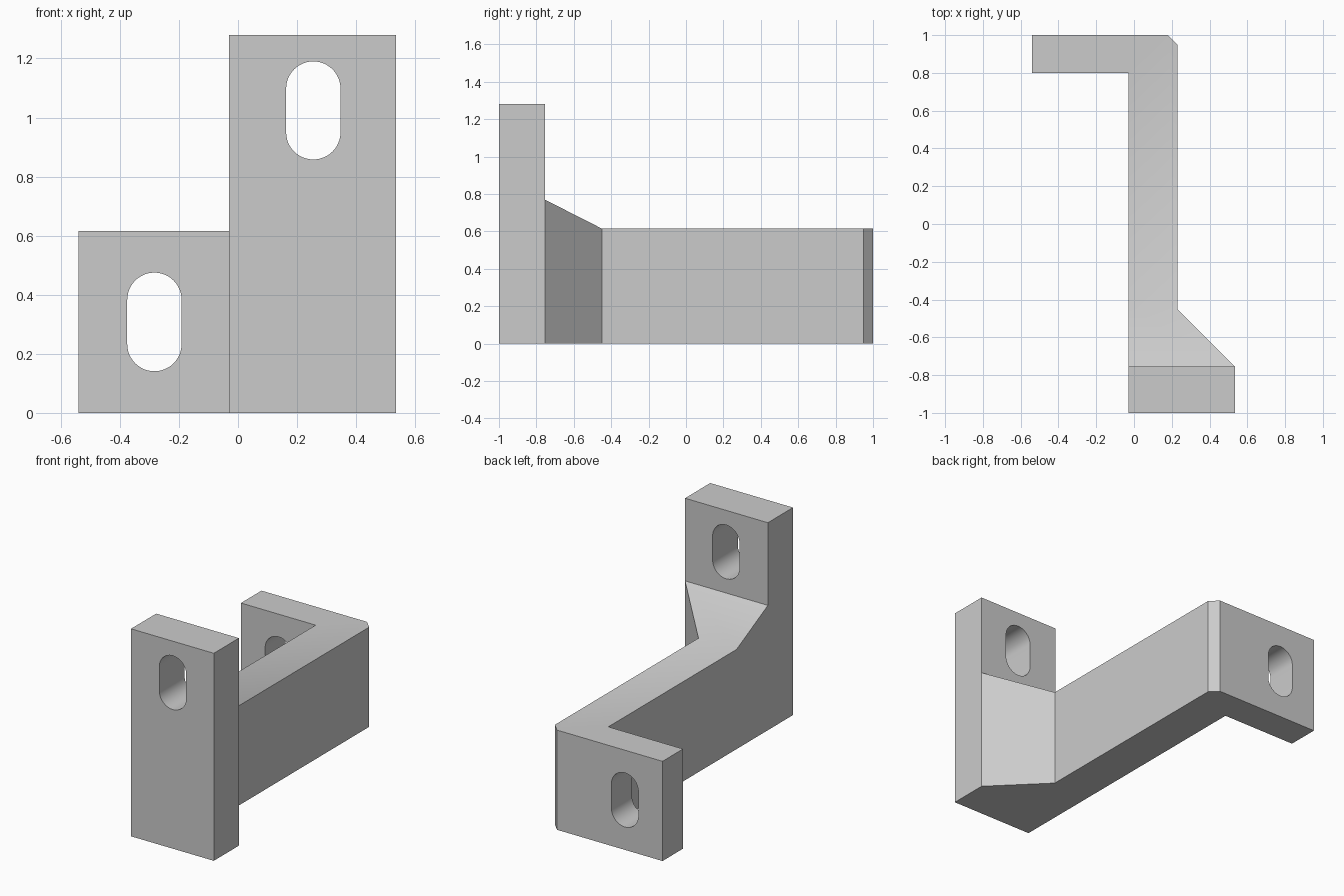
import bpy
import bmesh
from math import cos, sin, pi, radians
from mathutils import Vector

cube = bpy.data.objects.get("Cube")
if cube:
    bpy.data.objects.remove(cube, do_unlink=True)

GREY = (0.6, 0.6, 0.6, 1.0)
grey = bpy.data.materials.new("plain grey")
grey.use_nodes = True
grey.diffuse_color = GREY
grey.node_tree.nodes["Principled BSDF"].inputs["Base Color"].default_value = GREY


def prism(name, points, depth):
    """Extrude a closed planar outline along the depth vector."""
    bm = bmesh.new()
    face = bm.faces.new([bm.verts.new(p) for p in points])
    new = bmesh.ops.extrude_face_region(bm, geom=[face])["geom"]
    verts = [v for v in new if isinstance(v, bmesh.types.BMVert)]
    bmesh.ops.translate(bm, verts=verts, vec=Vector(depth))
    bmesh.ops.recalc_face_normals(bm, faces=bm.faces)
    mesh = bpy.data.meshes.new(name)
    bm.to_mesh(mesh)
    bm.free()
    mesh.materials.append(grey)
    obj = bpy.data.objects.new(name, mesh)
    bpy.context.collection.objects.link(obj)
    return obj


def slot(name, x, low, high, y, depth, radius=0.092, steps=24):
    """Upright rounded slot cutter; low and high are the arc centres."""
    points = []
    for centre, start in ((high, 0), (low, pi)):
        for i in range(steps + 1):
            a = start + pi * i / steps
            points.append((x + radius * cos(a), y, centre + radius * sin(a)))
    return prism(name, points, (0, depth, 0))


# Bracket plan: front plate, flared web and back plate with a chamfered corner
plan = [(-0.03, -1), (0.535, -1), (0.535, -0.755), (0.23, -0.45),
        (0.23, 0.95), (0.18, 1), (-0.54, 1), (-0.54, 0.8), (-0.03, 0.8)]
bracket = prism("bracket", [(x, y, 0) for x, y in plan], (0, 0, 1.28))

# Space above the web and back plate, with a ramp up to the front plate
above = [(-0.755, 1.5), (-0.755, 0.77), (-0.45, 0.615), (1.2, 0.615), (1.2, 1.5)]
cutters = [
    prism("upper_cutter", [(-1, y, z) for y, z in above], (2, 0, 0)),
    slot("front_slot_cutter", 0.255, 0.95, 1.098, -1.1, 0.5),
    slot("back_slot_cutter", -0.283, 0.233, 0.383, 0.7, 0.4),
]

bpy.context.view_layer.objects.active = bracket
for cutter in cutters:
    cutter.hide_render = True
    cut = bracket.modifiers.new(cutter.name, "BOOLEAN")
    cut.operation = "DIFFERENCE"
    cut.solver = "EXACT"
    cut.object = cutter
    bpy.ops.object.modifier_apply(modifier=cut.name)
    bpy.data.objects.remove(cutter, do_unlink=True)

# Smooth slots and ramp, crisp corners elsewhere
for obj in bpy.context.selected_objects:
    obj.select_set(False)
bracket.select_set(True)
bpy.ops.object.shade_smooth_by_angle(angle=radians(30))
